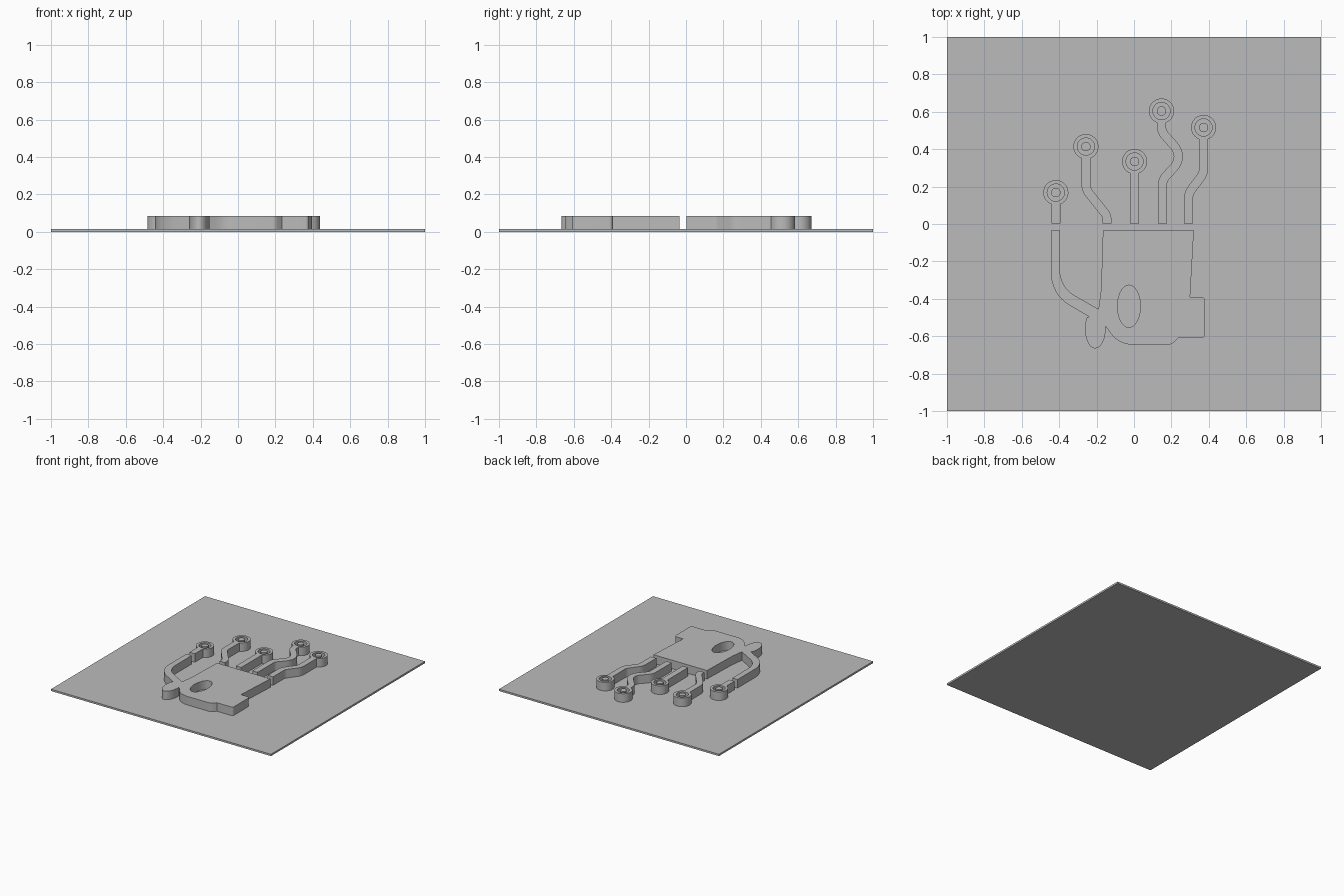
import bpy
import bmesh
from math import cos, sin, tan, radians, pi
from mathutils import Vector

if "Cube" in bpy.data.objects:
    bpy.data.objects.remove(bpy.data.objects["Cube"], do_unlink=True)

BASE_TOP = 0.015
RELIEF_TOP = 0.085
HALF_WIDTH = 0.024
PAD_RADIUS = 0.067
HOLE_RADIUS = 0.046
PIN_RADIUS = 0.025
TRACE_START = 0.003

grey = bpy.data.materials.new("plain grey")
grey.use_nodes = True
grey.diffuse_color = (0.5, 0.5, 0.5, 1)
grey.node_tree.nodes["Principled BSDF"].inputs["Base Color"].default_value = (0.5, 0.5, 0.5, 1)


def arc(center, rx, ry, start, end, steps):
    """Points along an ellipse, angles in degrees."""
    points = []
    for i in range(steps + 1):
        a = radians(start + (end - start) * i / steps)
        points.append(Vector((center[0] + rx * cos(a), center[1] + ry * sin(a))))
    return points


def ring(center, rx, ry=None, steps=40):
    return arc(center, rx, ry or rx, 0, 360, steps)[:-1]


def rounded(corners, steps=8):
    """Turn (x, y, radius) corners into a path with rounded corners."""
    path = []
    for i, (x, y, radius) in enumerate(corners):
        p = Vector((x, y))
        if radius == 0:
            path.append(p)
            continue
        before = (Vector(corners[i - 1][:2]) - p).normalized()
        after = (Vector(corners[(i + 1) % len(corners)][:2]) - p).normalized()
        half = before.angle(after) / 2
        middle = p + (before + after).normalized() * (radius / sin(half))
        first = p + before * (radius / tan(half)) - middle
        last = p + after * (radius / tan(half)) - middle
        sweep = first.angle(last)
        for k in range(steps + 1):
            t = k / steps
            spoke = first * sin((1 - t) * sweep) + last * sin(t * sweep)
            path.append(middle + spoke / sin(sweep))
    return path


def raised_shape(name, loops):
    """Extrude closed loops; inner loops become holes and islands."""
    curve = bpy.data.curves.new(name, "CURVE")
    curve.dimensions = "2D"
    curve.fill_mode = "BOTH"
    curve.extrude = (RELIEF_TOP - BASE_TOP) / 2
    for loop in loops:
        spline = curve.splines.new("POLY")
        spline.points.add(len(loop) - 1)
        for point, co in zip(spline.points, loop):
            point.co = (co.x, co.y, 0, 1)
        spline.use_cyclic_u = True
    helper = bpy.data.objects.new(name + " outline", curve)
    bpy.context.collection.objects.link(helper)
    bpy.context.view_layer.update()
    graph = bpy.context.evaluated_depsgraph_get()
    mesh = bpy.data.meshes.new_from_object(helper.evaluated_get(graph))
    bpy.data.objects.remove(helper, do_unlink=True)

    bm = bmesh.new()
    bm.from_mesh(mesh)
    bmesh.ops.remove_doubles(bm, verts=bm.verts, dist=0.00001)
    bmesh.ops.recalc_face_normals(bm, faces=bm.faces)
    bm.to_mesh(mesh)
    bm.free()
    mesh.materials.clear()
    mesh.materials.append(grey)
    obj = bpy.data.objects.new(name, mesh)
    obj.location.z = (BASE_TOP + RELIEF_TOP) / 2
    bpy.context.collection.objects.link(obj)
    bpy.ops.object.select_all(action="DESELECT")
    obj.select_set(True)
    bpy.context.view_layer.objects.active = obj
    bpy.ops.object.shade_smooth_by_angle(angle=radians(30))
    return obj


def trace(name, center, bends, start_x):
    """A bent strip running up into a round pad with a pin in its hole."""
    cx, cy = center
    neck = cy - (PAD_RADIUS ** 2 - HALF_WIDTH ** 2) ** 0.5
    path = rounded([(start_x, TRACE_START, 0)] + bends + [(cx, neck, 0)])
    left, right = [], []
    for i, p in enumerate(path):
        along = (path[min(i + 1, len(path) - 1)] - path[max(i - 1, 0)]).normalized()
        if i in (0, len(path) - 1):
            along = Vector((0, 1))
        side = Vector((-along.y, along.x)) * HALF_WIDTH
        left.append(p + side)
        right.append(p - side)
    # Pad edge between the two sides of the strip
    gap = Vector((0, -1)).angle(right[-1] - Vector(center)) * 180 / pi
    pad = arc(center, PAD_RADIUS, PAD_RADIUS, -90 + gap, 270 - gap, 40)
    outline = right[:-1] + pad + left[-2::-1]
    raised_shape(name, [outline, ring(center, HOLE_RADIUS), ring(center, PIN_RADIUS, steps=24)])


# Square base plate
bpy.ops.mesh.primitive_cube_add(size=2, location=(0, 0, BASE_TOP / 2))
base = bpy.context.object
base.name = "base_plate"
base.scale.z = BASE_TOP / 2
base.data.materials.append(grey)

# Palm with thumb arm, wrist lobe and oval opening
lobe = arc((-0.207, -0.56), 0.055, 0.105, 8, -217, 28)
palm = rounded([
    (-0.166, -0.035, 0), (0.32, -0.035, 0), (0.3, -0.39, 0),
    (0.38, -0.39, 0.02), (0.38, -0.61, 0.02), (0.235, -0.61, 0),
    (0.2, -0.645, 0.04), (-0.08, -0.645, 0.14),
] + [(p.x, p.y, 0) for p in lobe] + [
    (-0.238, -0.497, 0), (-0.444, -0.377, 0.2), (-0.444, -0.035, 0),
    (-0.396, -0.035, 0), (-0.396, -0.337, 0.155), (-0.19, -0.455, 0),
    (-0.176, -0.35, 0),
])
raised_shape("palm", [palm, ring((-0.027, -0.44), 0.061, 0.113)])

# Five finger traces with round pads
trace("thumb_trace", (-0.418, 0.168), [], -0.418)
trace("first_finger_trace", (-0.257, 0.414),
      [(-0.145, 0.045, 0.06), (-0.257, 0.185, 0.08)], -0.145)
trace("middle_finger_trace", (0.003, 0.334), [], 0.003)
trace("third_finger_trace", (0.147, 0.604),
      [(0.152, 0.235, 0.07), (0.266, 0.36, 0.085), (0.147, 0.495, 0.07)], 0.152)
trace("little_finger_trace", (0.372, 0.516),
      [(0.292, 0.165, 0.08), (0.372, 0.27, 0.08)], 0.292)
